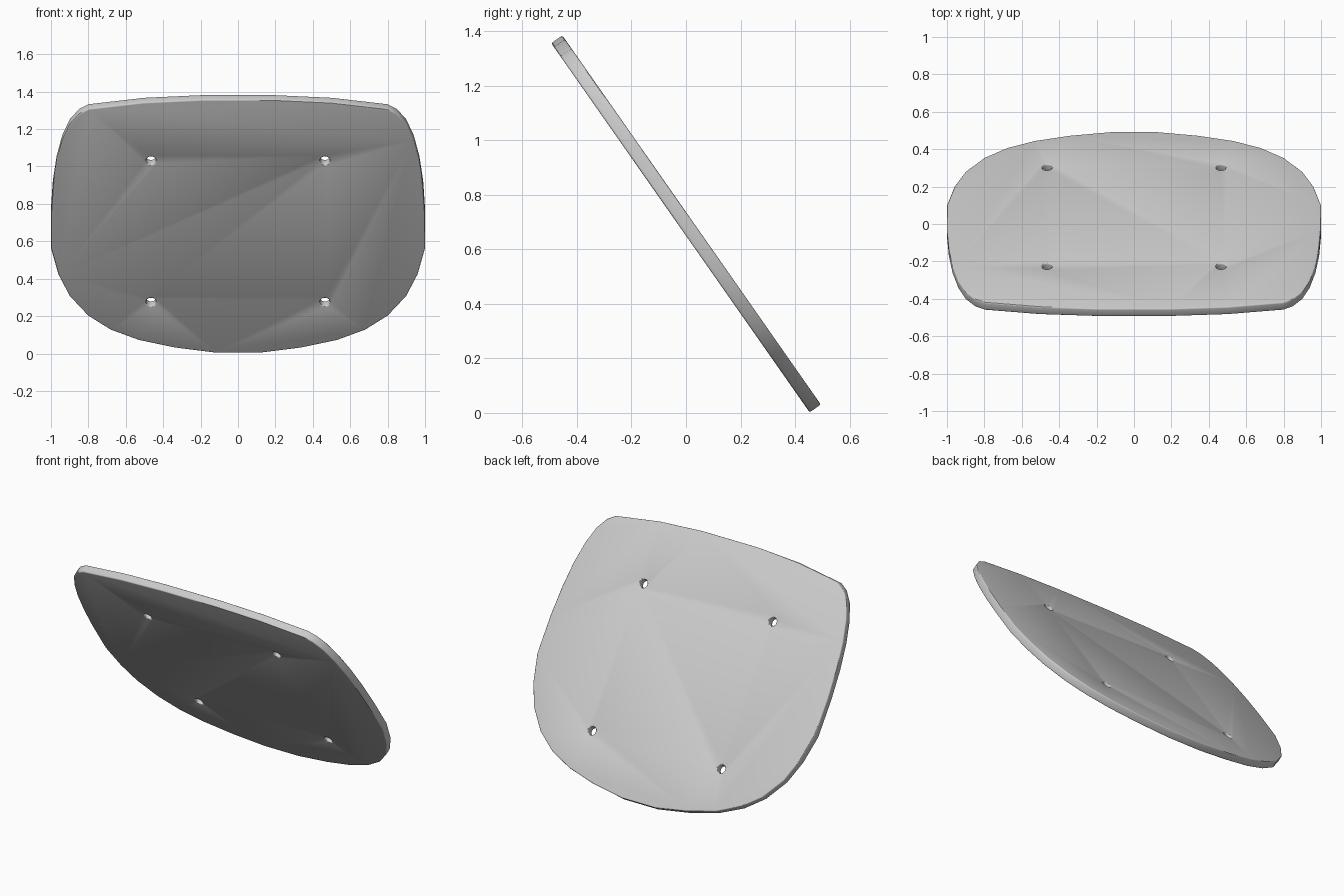
import bpy
import bmesh
from math import radians

if "Cube" in bpy.data.objects:
    bpy.data.objects.remove(bpy.data.objects["Cube"])

THICKNESS = 0.05
TILT = radians(125)

grey = bpy.data.materials.new("light grey")
grey.use_nodes = True
colour = (0.6, 0.6, 0.6, 1)
grey.diffuse_color = colour
grey.node_tree.nodes["Principled BSDF"].inputs["Base Color"].default_value = colour


def make_object(name, bm):
    bmesh.ops.recalc_face_normals(bm, faces=bm.faces)
    mesh = bpy.data.meshes.new(name)
    bm.to_mesh(mesh)
    bm.free()
    mesh.materials.append(grey)
    obj = bpy.data.objects.new(name, mesh)
    bpy.context.collection.objects.link(obj)
    return obj


# Panel outline: right half, from bottom to top, then mirrored
half = [(0.12, -0.826), (0.34, -0.792), (0.53, -0.743), (0.68, -0.676),
        (0.80, -0.585), (0.90, -0.456), (0.96, -0.316), (1.0, -0.145),
        (1.0, 0.09), (0.99, 0.27), (0.97, 0.43), (0.94, 0.565),
        (0.90, 0.669), (0.85, 0.736), (0.80, 0.767), (0.5, 0.809),
        (0.2, 0.826)]
outline = half + [(-x, y) for x, y in reversed(half)]

bm = bmesh.new()
base = bm.faces.new([bm.verts.new((x, y, -THICKNESS / 2)) for x, y in outline])
extruded = bmesh.ops.extrude_face_region(bm, geom=[base])["geom"]
top_verts = [g for g in extruded if isinstance(g, bmesh.types.BMVert)]
bmesh.ops.translate(bm, verts=top_verts, vec=(0, 0, THICKNESS))
panel = make_object("backrest_panel", bm)

# Four screw holes
bm = bmesh.new()
for x in (-0.465, 0.465):
    for y in (-0.494, 0.429):
        drill = bmesh.ops.create_cone(bm, cap_ends=True, segments=24,
                                      radius1=0.026, radius2=0.026, depth=0.2)
        bmesh.ops.translate(bm, verts=drill["verts"], vec=(x, y, 0))
cutter = make_object("hole_cutter", bm)
cutter.hide_render = True

holes = panel.modifiers.new("holes", "BOOLEAN")
holes.operation = "DIFFERENCE"
holes.solver = "EXACT"
holes.object = cutter

# Rounded rim on the outer edge and the holes
rim = panel.modifiers.new("rounded_rim", "BEVEL")
rim.width = 0.009
rim.segments = 3
rim.limit_method = "ANGLE"
rim.angle_limit = radians(45)

bpy.ops.object.select_all(action="DESELECT")
panel.select_set(True)
bpy.context.view_layer.objects.active = panel
for modifier in ("holes", "rounded_rim"):
    bpy.ops.object.modifier_apply(modifier=modifier)
bpy.data.objects.remove(cutter)
bpy.ops.object.shade_smooth_by_angle(angle=radians(30))

# Lean the panel towards the front
panel.rotation_euler = (TILT, 0, 0)
panel.location = (0, 0, 0.693)
